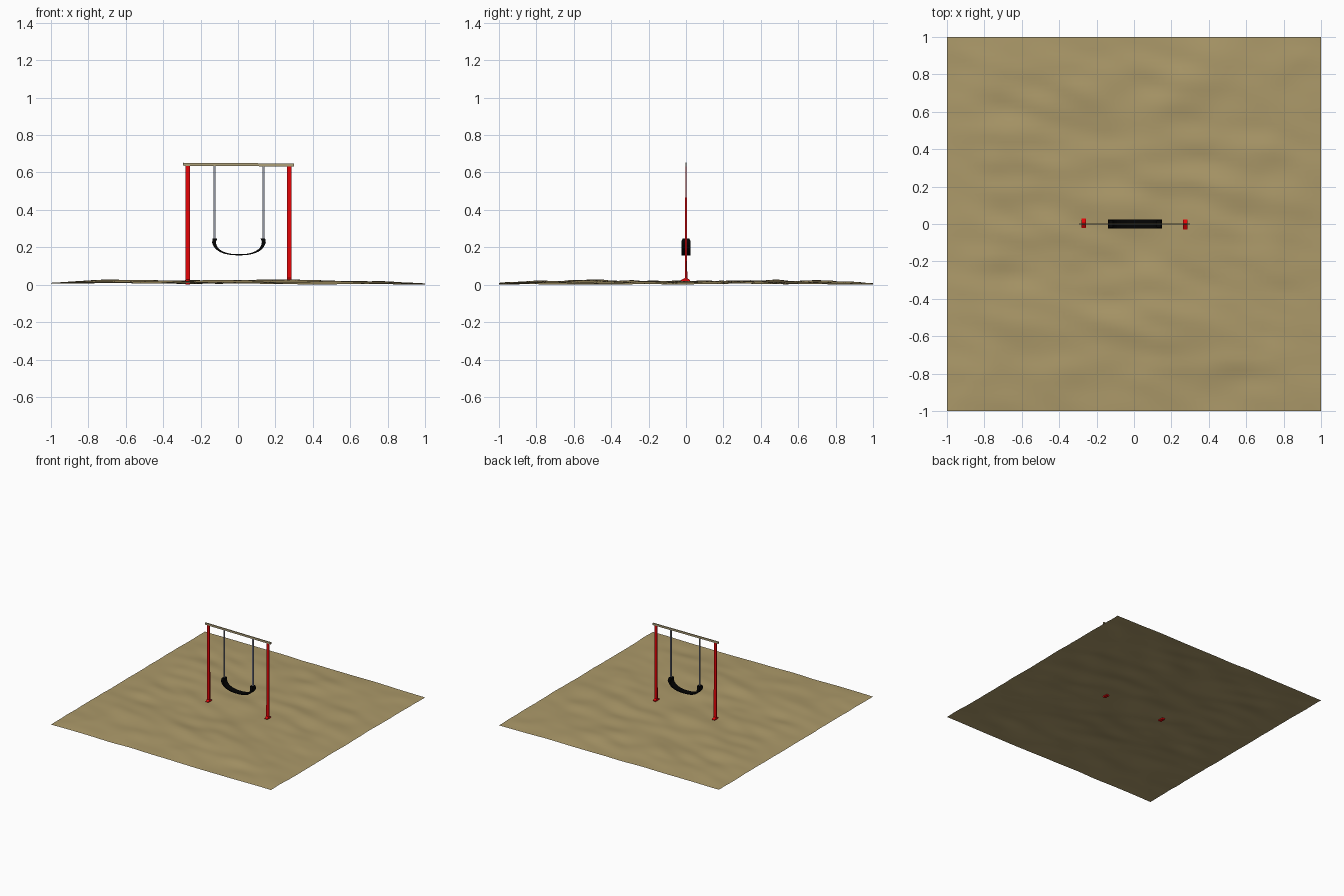
import bpy, bmesh, math
from mathutils import Vector, noise

old = bpy.data.objects.get("Cube")
if old:
    bpy.data.objects.remove(old, do_unlink=True)


def material(name, rgb):
    m = bpy.data.materials.new(name)
    m.use_nodes = True
    m.diffuse_color = (*rgb, 1)
    m.node_tree.nodes["Principled BSDF"].inputs["Base Color"].default_value = (*rgb, 1)
    return m


sand = material("sand", (0.415, 0.322, 0.143))
red = material("red paint", (0.78, 0.001, 0.002))
rubber = material("black rubber", (0.001, 0.001, 0.001))
steel = material("chain steel", (0.3, 0.32, 0.39))
wood = material("weathered beam", (0.42, 0.35, 0.19))


def finish(bm, name, mat, smooth=False):
    bmesh.ops.recalc_face_normals(bm, faces=bm.faces)
    mesh = bpy.data.meshes.new(name)
    bm.to_mesh(mesh)
    bm.free()
    mesh.materials.append(mat)
    for p in mesh.polygons:
        p.use_smooth = smooth
    obj = bpy.data.objects.new(name, mesh)
    bpy.context.collection.objects.link(obj)


def loft(name, mat, rings):
    """Skin a row of equal-sized rings and cap both ends."""
    bm = bmesh.new()
    rows = [[bm.verts.new(p) for p in ring] for ring in rings]
    for a, b in zip(rows, rows[1:]):
        for i in range(len(a)):
            j = (i + 1) % len(a)
            bm.faces.new((a[i], a[j], b[j], b[i]))
    bm.faces.new(rows[0])
    bm.faces.new(rows[-1])
    finish(bm, name, mat)


CORNERS = ((-1, -1), (1, -1), (1, 1), (-1, 1))


def rect(x, y, z, hx, hy):
    return [(x + sx * hx, y + sy * hy, z) for sx, sy in CORNERS]


# Rippled sand sheet, lower along its border
def ground_height(x, y):
    swell = noise.noise(Vector((x * 2.2, y * 2.8, 3)))
    ripple = noise.noise(Vector((x * 3.5 - y, y * 8 + x * 2, 7)))
    edge = min(1, (1 - max(abs(x), abs(y))) / 0.25)
    waves = (0.013 * swell + 0.012 * ripple) * (0.35 + 0.65 * edge)
    return max(0, min(0.036, 0.011 + 0.01 * edge + waves - 0.003 * x))


bm = bmesh.new()
bmesh.ops.create_grid(bm, x_segments=64, y_segments=64, size=1)
lowest = min(ground_height(v.co.x, v.co.y) for v in bm.verts)
for v in bm.verts:
    v.co.z = ground_height(v.co.x, v.co.y) - lowest
finish(bm, "sand_ground", sand, True)

# Posts, each with a flared foot sunk in the sand
for side, x, y in (("right", -0.268, 0.004), ("left", 0.273, -0.003)):
    foot = ground_height(x, 0) - lowest
    loft(side + "_post", red, [
        rect(x, y, foot - 0.009, 0.012, 0.02),
        rect(x, y, foot + 0.006, 0.012, 0.026),
        rect(x, y / 2, foot + 0.017, 0.012, 0.005),
        rect(x, 0, 0.3, 0.012, 0.005),
        rect(x, 0, 0.638, 0.012, 0.003),
    ])

# Top beam
loft("top_beam", wood, [
    [(x, sy * 0.004, z + sz * 0.008) for sy, sz in CORNERS]
    for x, z in ((-0.295, 0.644), (0.3, 0.640))])

# Chains
for side, x in (("right", -0.125), ("left", 0.137)):
    loft(side + "_chain", steel, [rect(x, 0, 0.24, 0.005, 0.004),
                                  rect(x, 0, 0.638, 0.005, 0.004)])

# Sling seat: a U-shaped strap, thicker toward its upturned ends
rings = []
steps = 24
for i in range(steps + 1):
    t = -1 + 2 * i / steps
    s, c = math.sin(t * math.pi / 2), max(0, math.cos(t * math.pi / 2))
    tip = i in (0, steps)
    px = 0.005 + math.copysign(abs(s) ** 0.85, s) * (0.128 if tip else 0.134)
    pz = 0.247 - 0.087 * c ** 0.75
    thick = 0.003 + 0.009 * t * t
    half = 0.018 if tip else 0.025
    rings.append([(px - k * s * thick, w * half, pz + k * c * thick)
                  for k, w in ((1, -1), (1, 1), (-1, 1), (-1, -1))])
loft("sling_seat", rubber, rings)
